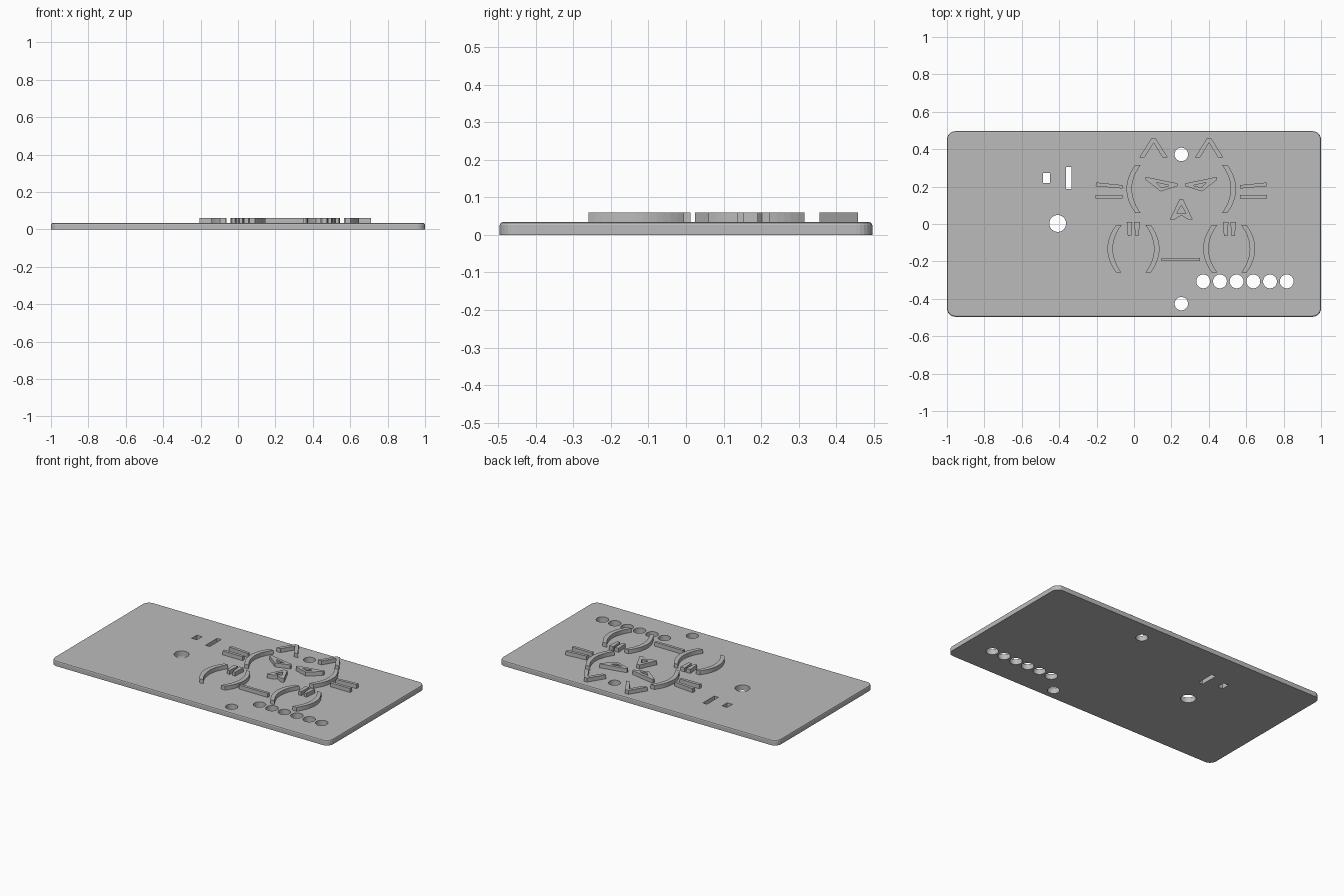
import bpy, bmesh
from math import sin, cos, pi, radians

if "Cube" in bpy.data.objects:
    bpy.data.objects.remove(bpy.data.objects["Cube"])

THICK, TOP = 0.034, 0.06      # plate surface and relief top
AXIS = 0.253                  # mirror line of the cat face

grey = bpy.data.materials.new("grey")
grey.use_nodes = True
grey.diffuse_color = (0.5, 0.5, 0.5, 1)
grey.node_tree.nodes["Principled BSDF"].inputs["Base Color"].default_value = (0.5, 0.5, 0.5, 1)


def prism(name, loops, z0=THICK - 0.004, z1=TOP):
    """Extrude closed outlines; an outline inside another becomes a hole."""
    curve = bpy.data.curves.new(name, 'CURVE')
    curve.dimensions, curve.fill_mode = '2D', 'BOTH'
    curve.extrude = (z1 - z0) / 2
    for loop in loops:
        spline = curve.splines.new('POLY')
        spline.points.add(len(loop) - 1)
        for point, (x, y) in zip(spline.points, loop):
            point.co = (x, y, 0, 1)
        spline.use_cyclic_u = True
    temp = bpy.data.objects.new("temp", curve)
    bpy.context.collection.objects.link(temp)
    deps = bpy.context.evaluated_depsgraph_get()
    mesh = bpy.data.meshes.new_from_object(temp.evaluated_get(deps))
    bpy.data.objects.remove(temp)
    bm = bmesh.new()
    bm.from_mesh(mesh)
    bmesh.ops.translate(bm, verts=bm.verts, vec=(0, 0, (z0 + z1) / 2))
    bmesh.ops.remove_doubles(bm, verts=bm.verts, dist=0.0001)
    bmesh.ops.dissolve_limit(bm, angle_limit=radians(1), verts=bm.verts, edges=bm.edges)
    bmesh.ops.recalc_face_normals(bm, faces=bm.faces)
    for face in bm.faces:
        face.smooth = False
    bm.to_mesh(mesh)
    bm.free()
    mesh.name = name
    mesh.materials.clear()
    mesh.materials.append(grey)
    obj = bpy.data.objects.new(name, mesh)
    bpy.context.collection.objects.link(obj)
    return obj


def pair(name, loops):
    """A relief piece and its mirror image across the face."""
    prism("right_" + name, loops)
    prism("left_" + name, [[(2 * AXIS - x, y) for x, y in loop] for loop in loops])


def circle(cx, cy, r, n=32):
    return [(cx + r * cos(2 * pi * i / n), cy + r * sin(2 * pi * i / n)) for i in range(n)]


def rect(x0, x1, y0, y1):
    return [(x0, y0), (x1, y0), (x1, y1), (x0, y1)]


def crescent(x, y0, y1, side=1, depth=0.046, width=0.029, n=14):
    """Bowed stroke with its outermost point at x; side=-1 opens to the left."""
    outer, inner = [], []
    for i in range(n + 1):
        t = 2 * i / n - 1
        y = (y0 + y1) / 2 + t * (y1 - y0) / 2
        outer.append((x + side * depth * t * t, y))
        inner.append((x + side * (width + depth * t * t), y))
    return outer + inner[::-1]


# Base plate with rounded corners and a softened top rim
W, H, R = 1.0, 0.496, 0.045
outline = []
for k, (sx, sy) in enumerate([(1, 1), (-1, 1), (-1, -1), (1, -1)]):
    for i in range(7):
        a = (k + i / 6) * pi / 2
        outline.append((sx * (W - R) + R * cos(a), sy * (H - R) + R * sin(a)))
plate = prism("base_plate", [outline], 0, THICK)
bm = bmesh.new()
bm.from_mesh(plate.data)
rim = [e for e in bm.edges if all(v.co.z > THICK - 0.001 for v in e.verts)]
bmesh.ops.bevel(bm, geom=rim, offset=0.008, segments=2, profile=0.5, affect='EDGES')
bm.to_mesh(plate.data)
bm.free()

# Through holes: screws, pin row, large hole and two slots
holes = [circle(AXIS, 0.372, 0.036), circle(AXIS, -0.426, 0.036),
         circle(-0.408, 0.003, 0.045),
         rect(-0.487, -0.45, 0.22, 0.273), rect(-0.364, -0.334, 0.187, 0.305)]
holes += [circle(0.37 + 0.0893 * i, -0.307, 0.037) for i in range(6)]
cutter = prism("hole_cutter", holes, -0.05, 0.1)
cutter.hide_render = True
cut = plate.modifiers.new("holes", 'BOOLEAN')
cut.operation, cut.object, cut.solver = 'DIFFERENCE', cutter, 'EXACT'
bpy.context.view_layer.objects.active = plate
bpy.ops.object.modifier_apply(modifier=cut.name)
bpy.data.objects.remove(cutter)

# Ears
pair("ear", [[(0.028, 0.355), (0.093, 0.458), (0.116, 0.458), (0.181, 0.355),
              (0.153, 0.355), (0.105, 0.434), (0.056, 0.355)]])

# Cheeks
pair("cheek", [crescent(-0.04, 0.06, 0.315)])

# Eyes
pair("eye", [[(0.062, 0.252), (0.233, 0.217), (0.233, 0.203), (0.143, 0.174), (0.062, 0.236)],
             [(0.119, 0.222), (0.19, 0.206), (0.146, 0.194)]])

# Nose
prism("nose", [[(0.192, 0.024), (0.242, 0.13), (0.264, 0.13), (0.314, 0.024),
                (0.29, 0.024), (AXIS, 0.046), (0.216, 0.024)],
               [(0.228, 0.056), (AXIS, 0.1), (0.278, 0.056)]])

# Whiskers
pair("upper_whisker", [[(-0.205, 0.202), (-0.062, 0.19), (-0.062, 0.208), (-0.203, 0.222)]])
pair("lower_whisker", [rect(-0.205, -0.062, 0.136, 0.155)])

# Paws with two claws each
pair("paw_outer_side", [crescent(-0.142, -0.26, -0.005)])
pair("paw_inner_side", [crescent(0.136, -0.26, -0.005, -1)])
for name, x in (("outer_claw", -0.024), ("inner_claw", 0.016)):
    pair(name, [[(x - 0.015, 0.012), (x + 0.015, 0.012), (x + 0.009, -0.065), (x - 0.009, -0.065)]])

# Bar between the paws
prism("bar", [rect(0.147, 0.353, -0.199, -0.181)])
